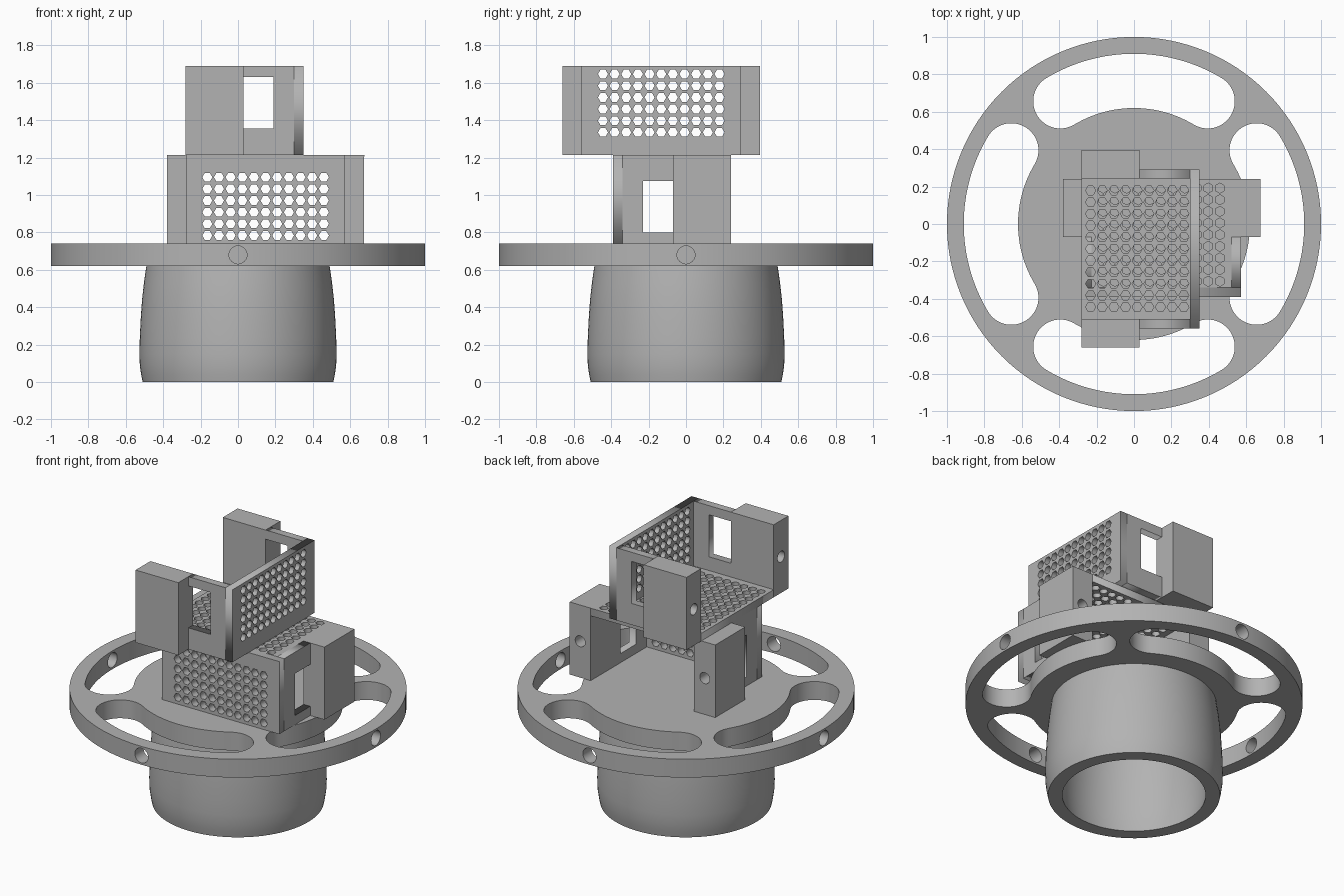
import bpy, bmesh
from math import sin, cos, pi, radians
from mathutils import Matrix, Vector

if "Cube" in bpy.data.objects:
    bpy.data.objects.remove(bpy.data.objects["Cube"])

grey = bpy.data.materials.new("plain_grey")
grey.use_nodes = True
grey.diffuse_color = (0.45, 0.45, 0.45, 1)
grey.node_tree.nodes["Principled BSDF"].inputs["Base Color"].default_value = grey.diffuse_color


def add_object(name, mesh):
    obj = bpy.data.objects.new(name, mesh)
    bpy.context.collection.objects.link(obj)
    mesh.materials.clear()
    mesh.materials.append(grey)
    return obj


def bake(obj):
    """Replace an object by its evaluated mesh."""
    deps = bpy.context.evaluated_depsgraph_get()
    mesh = bpy.data.meshes.new_from_object(obj.evaluated_get(deps))
    bpy.data.objects.remove(obj)
    return mesh


def smooth(obj):
    bpy.ops.object.select_all(action='DESELECT')
    obj.select_set(True)
    bpy.context.view_layer.objects.active = obj
    bpy.ops.object.shade_smooth_by_angle(angle=radians(30))


def arc(r, start, end, n, cx=0, cy=0):
    return [(cx + r * cos(start + (end - start) * i / n),
             cy + r * sin(start + (end - start) * i / n)) for i in range(n + 1)]


def ngon(r, n, cx=0, cy=0):
    return arc(r, 0, 2 * pi, n, cx, cy)[:-1]


def rect(a0, a1, b0, b1):
    return [(a0, b0), (a1, b0), (a1, b1), (a0, b1)]


def plate(name, outlines, lo, hi, axes="xyz"):
    """Extrude outlines (first is the border, the rest are holes) from lo to hi.
    axes tells which local axis each of the outline's a, b and depth runs along."""
    curve = bpy.data.curves.new(name, 'CURVE')
    curve.dimensions, curve.fill_mode = '2D', 'BOTH'
    curve.extrude = (hi - lo) / 2
    for pts in outlines:
        spline = curve.splines.new('POLY')
        spline.points.add(len(pts) - 1)
        for p, (a, b) in zip(spline.points, pts):
            p.co = (a, b, 0, 1)
        spline.use_cyclic_u = True
    temp = bpy.data.objects.new(name, curve)
    bpy.context.collection.objects.link(temp)
    bpy.context.view_layer.update()
    mesh = bake(temp)
    bm = bmesh.new()
    bm.from_mesh(mesh)
    bmesh.ops.remove_doubles(bm, verts=bm.verts, dist=1e-5)
    for v in bm.verts:
        src = (v.co.x, v.co.y, v.co.z + (lo + hi) / 2)
        v.co = Vector([src[axes.index(k)] for k in "xyz"])
    bmesh.ops.recalc_face_normals(bm, faces=bm.faces)
    bm.to_mesh(mesh)
    bm.free()
    mesh.name = name
    return add_object(name, mesh)


def drill(obj, holes, radius, depth):
    """Cut round holes; each matrix puts the drill's z axis in place."""
    bm = bmesh.new()
    for m in holes:
        bmesh.ops.create_cone(bm, cap_ends=True, segments=32, radius1=radius,
                              radius2=radius, depth=depth, matrix=m)
    mesh = bpy.data.meshes.new("drill")
    bm.to_mesh(mesh)
    bm.free()
    cutter = add_object("drill", mesh)
    cutter.hide_render = True
    mod = obj.modifiers.new("drill", 'BOOLEAN')
    mod.operation, mod.solver, mod.object = 'DIFFERENCE', 'EXACT', cutter
    bpy.context.view_layer.update()
    name = obj.name
    result = bake(obj)
    bpy.data.objects.remove(cutter)
    return add_object(name, result)


# Wheel: disc with four round-ended arc slots and a radial hole on each side
SLOT_R, SLOT_HALF, SWEEP = 0.765, 0.145, radians(31)


def slot(mid):
    a, b = mid - SWEEP, mid + SWEEP
    return (arc(SLOT_R + SLOT_HALF, a, b, 32)
            + arc(SLOT_HALF, b, b + pi, 20, SLOT_R * cos(b), SLOT_R * sin(b))[1:]
            + arc(SLOT_R - SLOT_HALF, b, a, 32)[1:]
            + arc(SLOT_HALF, a + pi, a + 2 * pi, 20, SLOT_R * cos(a), SLOT_R * sin(a))[1:-1])


wheel = plate("wheel", [ngon(1, 128)] + [slot(k * pi / 2) for k in range(4)], 0.62, 0.74)
turn = Matrix.Rotation(pi / 2, 4, 'Y')
wheel = drill(wheel, [Matrix.Rotation(k * pi / 2, 4, 'Z') @ Matrix.Translation((0.97, 0, 0.68)) @ turn
                      for k in range(4)], 0.048, 0.2)
smooth(wheel)

# Cup: hollow lathed shell below the wheel, open at the bottom
profile = [(0.49, 0.62), (0.503, 0.53), (0.513, 0.44), (0.52, 0.34), (0.525, 0.24),
           (0.527, 0.15), (0.525, 0.09), (0.518, 0.04), (0.51, 0), (0.425, 0),
           (0.436, 0.07), (0.44, 0.15), (0.438, 0.25), (0.431, 0.38), (0.418, 0.5), (0.4, 0.62)]
bm = bmesh.new()
ring = [bm.verts.new((r, 0, z)) for r, z in profile]
edges = [bm.edges.new(p) for p in zip(ring, ring[1:])]
bmesh.ops.spin(bm, geom=ring + edges, cent=(0, 0, 0), axis=(0, 0, 1), angle=2 * pi,
               steps=96, use_duplicate=False)
bmesh.ops.remove_doubles(bm, verts=bm.verts, dist=1e-4)
bmesh.ops.recalc_face_normals(bm, faces=bm.faces)
mesh = bpy.data.meshes.new("cup")
bm.to_mesh(mesh)
bm.free()
smooth(add_object("cup", mesh))

# Bracket: x runs from the open end to the closed end, y across, z up from the floor
LEN, HALF, TALL, WALL = 0.63, 0.425, 0.475, 0.05
EAR_LEN, EAR_OUT = 0.31, 0.5275
PITCH, HEX = 0.0623, 0.027


def hex_grid(a0, na, b0, nb):
    return [ngon(HEX, 6, a0 + i * PITCH, b0 + j * PITCH) for i in range(na) for j in range(nb)]


def bracket(name, place):
    inner = HALF - WALL
    parts = [
        plate(name + "_floor", [rect(0, LEN - WALL, -inner, inner)]
              + hex_grid(0.048, 9, -5 * PITCH, 11), 0, WALL),
        plate(name + "_end_wall", [rect(-HALF, HALF, 0, TALL)]
              + hex_grid(-5 * PITCH, 11, 0.12, 6), LEN - WALL, LEN, "yzx"),
    ]
    # Side walls are notched next to the ears, leaving a window
    notch = [(EAR_LEN, 0), (LEN - WALL, 0), (LEN - WALL, TALL), (EAR_LEN, TALL),
             (EAR_LEN, 0.415), (0.47, 0.415), (0.47, 0.14), (EAR_LEN, 0.14)]
    for side, label in ((1, "_a"), (-1, "_b")):
        lo, hi = sorted((side * inner, side * HALF))
        parts.append(plate(name + "_side_wall" + label, [notch], lo, hi, "xzy"))
        lo, hi = sorted((side * inner, side * EAR_OUT))
        ear = plate(name + "_ear" + label, [rect(0, EAR_LEN, lo, hi)], 0, TALL)
        hole = Matrix.Translation((0, (lo + hi) / 2, TALL / 2)) @ turn
        ear = drill(ear, [hole], 0.036, 0.4)
        smooth(ear)
        parts.append(ear)
    for part in parts:
        part.matrix_world = place


# Upper bracket opens to the right; the lower one hangs upside down, open to the back
bracket("upper_bracket", Matrix.Translation((-0.28, -0.1325, 1.215)))
bracket("lower_bracket", Matrix.Translation((0.1475, 0.24, 1.215))
        @ Matrix.Rotation(-pi / 2, 4, 'Z') @ Matrix.Rotation(pi, 4, 'X'))
